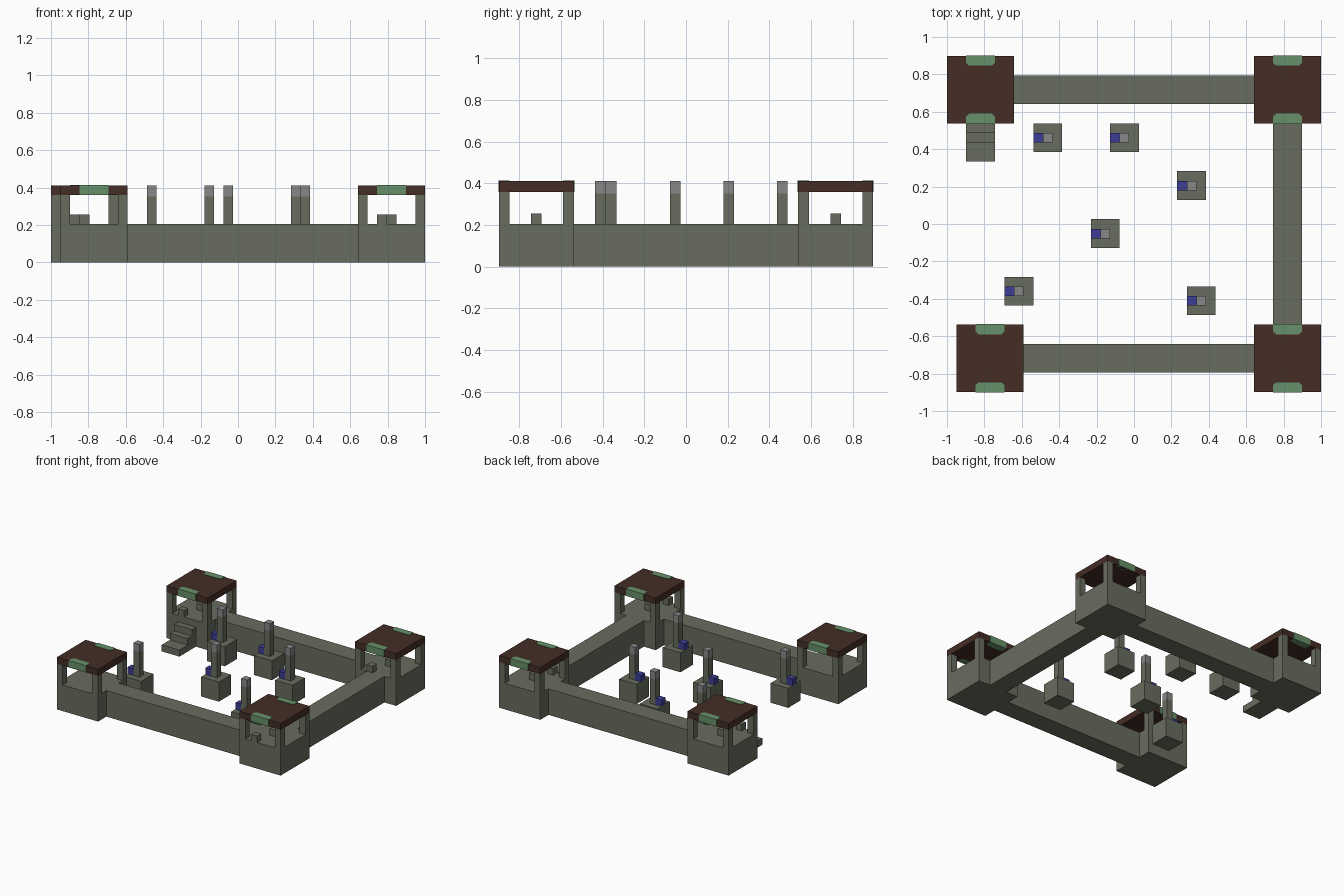
import bpy
import bmesh

cube = bpy.data.objects.get("Cube")
if cube:
    bpy.data.objects.remove(cube, do_unlink=True)

U = 2 / 39  # one block of the building grid


def make_material(name, color):
    mat = bpy.data.materials.new(name)
    mat.use_nodes = True
    rgba = (*color, 1)
    mat.diffuse_color = rgba
    mat.node_tree.nodes["Principled BSDF"].inputs["Base Color"].default_value = rgba
    return mat


STONE = make_material("mossy_stone", (0.138, 0.152, 0.112))
ROOF = make_material("brown_roof", (0.058, 0.026, 0.018))
GREEN = make_material("green_trim", (0.135, 0.283, 0.144))
GREY = make_material("light_grey", (0.242, 0.242, 0.242))
BLUE = make_material("blue", (0.047, 0.047, 0.305))


def prism(name, outline, z0, z1, mat):
    """Extrude a counter-clockwise outline, in grid units, from z0 to z1."""
    bm = bmesh.new()
    face = bm.faces.new([bm.verts.new((x * U, y * U, z0 * U)) for x, y in outline])
    top = bmesh.ops.extrude_face_region(bm, geom=[face])["geom"]
    verts = [v for v in top if isinstance(v, bmesh.types.BMVert)]
    bmesh.ops.translate(bm, verts=verts, vec=(0, 0, (z1 - z0) * U))
    bmesh.ops.recalc_face_normals(bm, faces=bm.faces)
    mesh = bpy.data.meshes.new(name)
    bm.to_mesh(mesh)
    bm.free()
    mesh.materials.append(mat)
    obj = bpy.data.objects.new(name, mesh)
    bpy.context.collection.objects.link(obj)
    return obj


def block(name, x, y, z, w, d, h, mat=STONE):
    """Box with its low corner at x, y, z."""
    return prism(name, [(x, y), (x + w, y), (x + w, y + d), (x, y + d)], z, z + h, mat)


def roof_trim(name, x, edge, inward):
    """Green patch on a roof edge, with clipped inner corners."""
    out = edge - 0.05 * inward
    mid, deep = edge + 0.7 * inward, edge + inward
    outline = [(x, out), (x + 3, out), (x + 3, mid),
               (x + 2.7, deep), (x + 0.3, deep), (x, mid)]
    if inward < 0:
        outline.reverse()
    prism(name, outline, 7, 8.06, GREEN)


def tower(name, x, y, furnished=True):
    block(name + "_base", x, y, 0, 7, 7, 4)
    for i in (0, 6):
        for j in (0, 6):
            block(name + "_post", x + i, y + j, 4, 1, 1, 3)
    block(name + "_roof", x, y, 7, 7, 7, 1, ROOF)
    roof_trim(name + "_front_trim", x + 2, y, 1)
    roof_trim(name + "_back_trim", x + 2, y + 7, -1)
    if furnished:
        block(name + "_sill_block", x + 2, y, 4, 1, 1, 1)
        block(name + "_floor_block", x + 3, y + 3, 4, 1, 1, 1)


def pedestal(cx, cy):
    block("pedestal", cx - 1.5, cy - 1.5, 0, 3, 3, 3)
    block("pillar", cx - 0.5, cy - 0.5, 3, 1, 1, 3.85)
    block("pillar_cap", cx - 0.5, cy - 0.5, 6.85, 1, 1, 1.15, GREY)
    block("blue_block", cx - 1.5, cy - 0.5, 3, 1, 1, 1, BLUE)


# Corner towers
tower("back_right_tower", -19.5, 10.5)
tower("back_left_tower", 12.5, 10.5)
tower("front_left_tower", 12.5, -17.5)
tower("front_right_tower", -18.5, -17.5, furnished=False)

# Walls on three sides
block("back_wall", -12.5, 12.5, 0, 25, 3, 4)
block("front_wall", -11.5, -15.5, 0, 24, 3, 4)
block("left_wall", 14.5, -10.5, 0, 3, 21, 4)

# Stairs up to the back right tower
for height, start, depth in ((3, 9.5, 1), (2, 8.5, 1), (1, 6.5, 2)):
    block("stair_step", -17.5, start, 0, 3, depth, height)

# Courtyard pedestals
for spot in ((-9, 9), (-1, 9), (6, 4), (-3, -1), (-12, -7), (7, -8)):
    pedestal(*spot)
